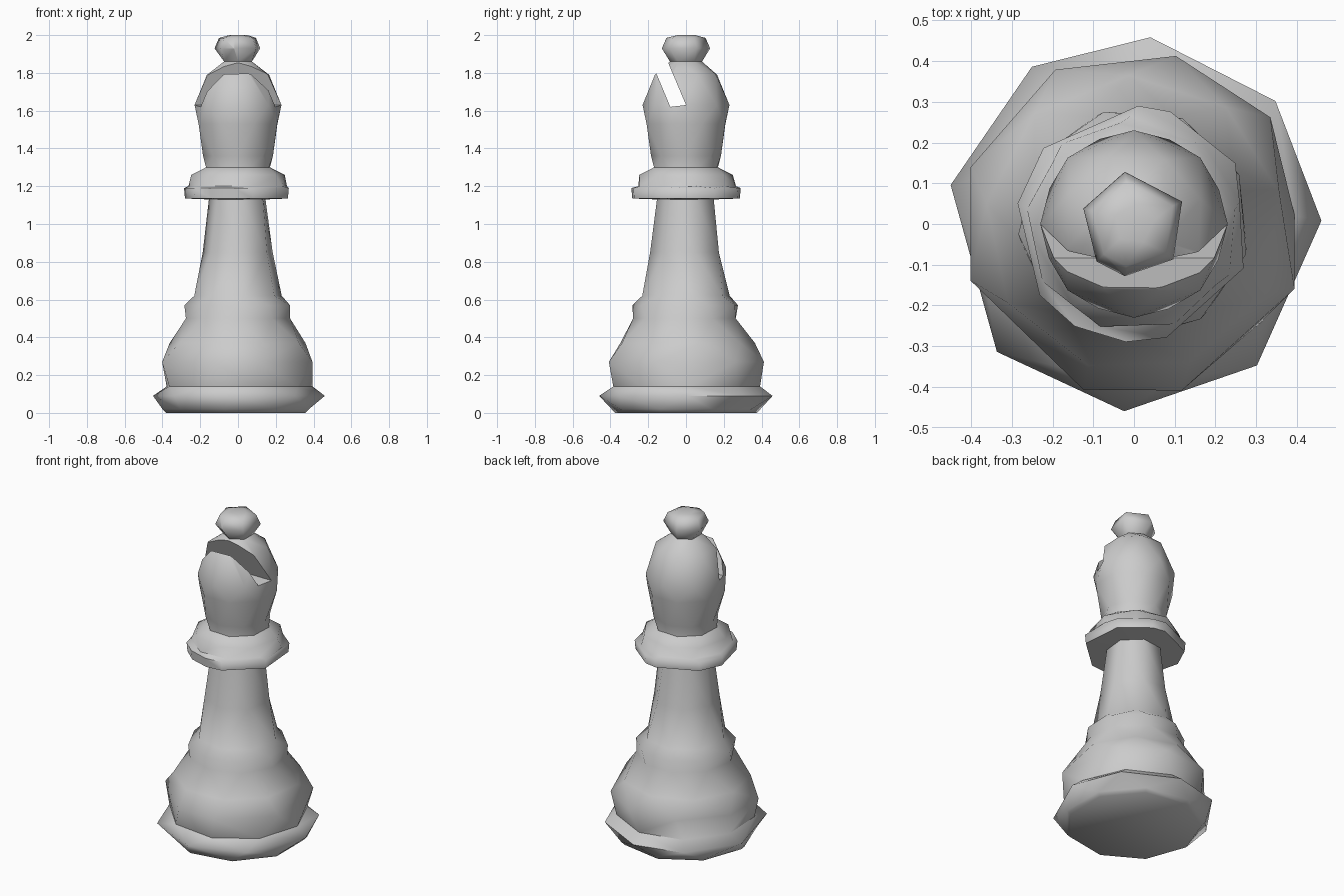
import bpy
import bmesh
from math import cos, sin, tau, radians

default_cube = bpy.data.objects.get("Cube")
if default_cube:
    bpy.data.objects.remove(default_cube, do_unlink=True)

grey = bpy.data.materials.new("plain grey")
grey.use_nodes = True
grey.diffuse_color = (0.6, 0.6, 0.6, 1)
grey.node_tree.nodes["Principled BSDF"].inputs["Base Color"].default_value = (0.6, 0.6, 0.6, 1)


def even(count, phase=0):
    """Angles of a regular ring, in degrees."""
    return [phase + 360 * i / count for i in range(count)]


def stitch(bm, low, high):
    """Join two rings of (angle, vertex) that may differ in vertex count."""
    n, m = len(low), len(high)

    def gap(k):
        return (high[k][0] - low[0][0] + tau / 2) % tau - tau / 2

    start = min(range(m), key=lambda k: abs(gap(k)))
    high = high[start:] + high[:start]
    low_angles = [(a - low[0][0]) % tau for a, v in low] + [tau]
    first = (high[0][0] - low[0][0] + tau / 2) % tau - tau / 2
    high_angles = [first + (a - high[0][0]) % tau for a, v in high] + [first + tau]
    i = j = 0
    while i < n or j < m:
        a, b = low[i % n][1], high[j % m][1]
        if j == m or (i < n and low_angles[i + 1] <= high_angles[j + 1]):
            bm.faces.new((a, low[(i + 1) % n][1], b))
            i += 1
        else:
            bm.faces.new((a, high[(j + 1) % m][1], b))
            j += 1


def turned(name, rings):
    """Closed faceted turning from rings of (height, radius, angles)."""
    bm = bmesh.new()
    loops = []
    for z, r, angles in rings:
        loop = []
        for degrees in sorted(a % 360 for a in angles):
            a = radians(degrees)
            loop.append((a, bm.verts.new((r * cos(a), r * sin(a), z))))
        loops.append(loop)
    for low, high in zip(loops, loops[1:]):
        stitch(bm, low, high)
    bm.faces.new([v for a, v in reversed(loops[0])])
    bm.faces.new([v for a, v in loops[-1]])
    bmesh.ops.recalc_face_normals(bm, faces=bm.faces)
    return finish(name, bm)


def finish(name, bm):
    mesh = bpy.data.meshes.new(name)
    bm.to_mesh(mesh)
    bm.free()
    mesh.materials.append(grey)
    obj = bpy.data.objects.new(name, mesh)
    bpy.context.collection.objects.link(obj)
    return obj


def activate(obj):
    bpy.ops.object.select_all(action="DESELECT")
    obj.select_set(True)
    bpy.context.view_layer.objects.active = obj


# Base, stem, collar, head and finial as one turned body
rim = [1, 41, 85, 123, 168, 223, 267, 311]
belly = [38, 76, 117, 161, 199, 253, 286, 338]
collar = [31, 72, 88, 140, 170, 217, 240, 266, 286, 338]
finial = [25, 100, 163, 225, 260, 318]
body = turned("bishop_body", [
    (0.00, 0.38, even(9, 20)),
    (0.02, 0.40, even(9, 20)),
    (0.09, 0.46, rim),
    (0.14, 0.395, even(9, 3)),
    (0.27, 0.425, belly),
    (0.37, 0.365, even(9, 12)),
    (0.50, 0.28, even(9, 30)),
    (0.57, 0.285, even(9, 25)),
    (0.62, 0.235, even(8, 10)),
    (0.85, 0.19, even(7, 15)),
    (1.13, 0.155, even(7, 20)),
    (1.135, 0.285, collar),
    (1.19, 0.29, collar),
    (1.20, 0.265, even(9, 12)),
    (1.26, 0.25, even(8, 8)),
    (1.30, 0.18, even(8, 20)),
    (1.36, 0.185, even(8, 0)),
    (1.53, 0.225, even(8, 22)),
    (1.63, 0.23, even(8, 0)),
    (1.79, 0.175, even(8, 20)),
    (1.86, 0.085, even(6, 30)),
    (1.93, 0.13, finial),
    (1.985, 0.105, finial),
    (2.00, 0.05, even(5, 10)),
])

# Slanted slot across the front of the head
bm = bmesh.new()
outline = [(0.0, 1.63), (-0.083, 1.62), (-0.235, 1.985), (-0.15, 1.985)]
face = bm.faces.new([bm.verts.new((-0.4, y, z)) for y, z in outline])
sweep = bmesh.ops.extrude_face_region(bm, geom=[face])["geom"]
bmesh.ops.translate(bm, vec=(0.8, 0, 0), verts=[g for g in sweep if isinstance(g, bmesh.types.BMVert)])
bmesh.ops.recalc_face_normals(bm, faces=bm.faces)
cutter = finish("slot_cutter", bm)
cutter.hide_render = True

slot = body.modifiers.new("slot", "BOOLEAN")
slot.operation = "DIFFERENCE"
slot.solver = "EXACT"
slot.object = cutter
activate(body)
bpy.ops.object.modifier_apply(modifier=slot.name)
bpy.data.objects.remove(cutter, do_unlink=True)

activate(body)
bpy.ops.object.shade_smooth_by_angle(angle=radians(65))
